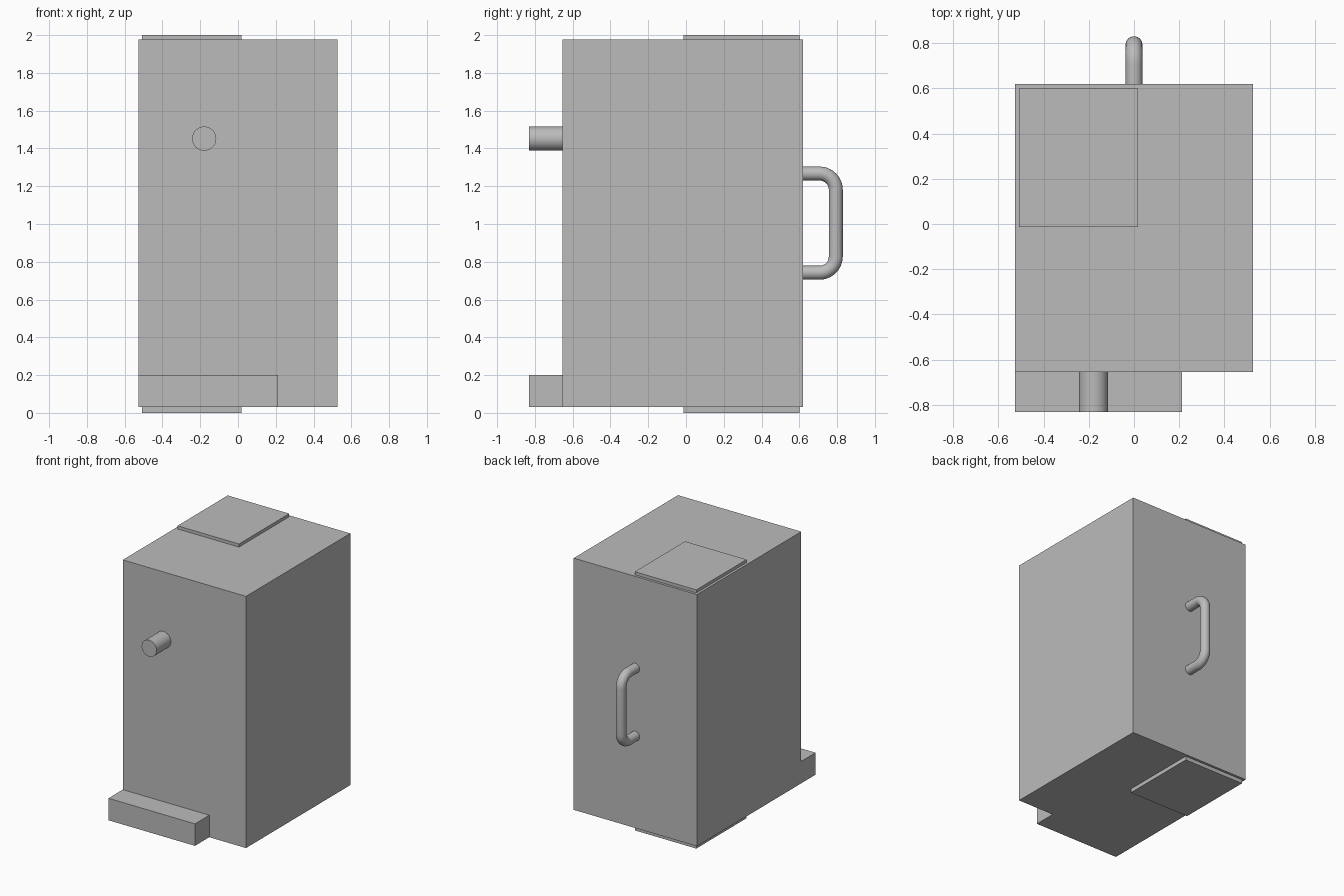
import bpy, bmesh, math

if "Cube" in bpy.data.objects:
    bpy.data.objects.remove(bpy.data.objects["Cube"])

grey = bpy.data.materials.new("light grey")
grey.diffuse_color = (0.5, 0.5, 0.5, 1)
grey.use_nodes = True
grey.node_tree.nodes["Principled BSDF"].inputs["Base Color"].default_value = grey.diffuse_color

X = 0.527                      # half width of the cabinet
FRONT, BACK = -0.655, 0.619
BOTTOM, TOP = 0.03, 1.976
NOSE = -0.83                   # front of step and knob


def make(name, bm, smooth=False):
    bmesh.ops.recalc_face_normals(bm, faces=bm.faces)
    mesh = bpy.data.meshes.new(name)
    bm.to_mesh(mesh)
    bm.free()
    mesh.materials.append(grey)
    obj = bpy.data.objects.new(name, mesh)
    bpy.context.collection.objects.link(obj)
    if smooth:
        bpy.ops.object.select_all(action='DESELECT')
        obj.select_set(True)
        bpy.context.view_layer.objects.active = obj
        bpy.ops.object.shade_smooth_by_angle(angle=math.radians(40))
    return obj


def box(name, x0, x1, y0, y1, z0, z1):
    bm = bmesh.new()
    bmesh.ops.create_cube(bm, size=1)
    for v in bm.verts:
        v.co = (x0 if v.co.x < 0 else x1,
                y0 if v.co.y < 0 else y1,
                z0 if v.co.z < 0 else z1)
    return make(name, bm)


# Cabinet with its front step, as one closed body
SX, SZ = 0.213, 0.2
floor = [(-X, NOSE), (SX, NOSE), (SX, FRONT), (X, FRONT), (X, BACK), (-X, BACK)]
step = [(-X, NOSE), (SX, NOSE), (SX, FRONT), (-X, FRONT)]
roof = [(-X, FRONT), (X, FRONT), (X, BACK), (-X, BACK)]
bm = bmesh.new()
a, b, c, d, e, f = [bm.verts.new((*p, BOTTOM)) for p in floor]
a1, b1, c1, g1 = [bm.verts.new((*p, SZ)) for p in step]
g2, d2, e2, f2 = [bm.verts.new((*p, TOP)) for p in roof]
for loop in ((f, e, d, c, b, a),              # underside
             (a, b, b1, a1), (b, c, c1, b1),  # step front and side
             (a1, b1, c1, g1),                # step tread
             (c, d, d2, g2, g1, c1),          # cabinet front
             (d, e, e2, d2), (e, f, f2, e2),  # right and back
             (f, a, a1, g1, g2, f2),          # left
             (g2, d2, e2, f2)):               # top
    bm.faces.new(loop)
make("cabinet", bm)

# Thin plates on top and underneath
for name, z0, z1 in (("top_plate", TOP, 2.0), ("bottom_plate", 0.0, BOTTOM)):
    box(name, -0.508, 0.018, -0.014, 0.6, z0, z1)


def sweep(bm, path, radius, sides):
    """Round tube along a path of (y, z, tangent angle) in the plane x = 0."""
    rings = []
    for y, z, t in path:
        ring = []
        for i in range(sides):
            q = 2 * math.pi * i / sides
            off = radius * math.sin(q)
            ring.append(bm.verts.new((radius * math.cos(q),
                                      y - off * math.sin(t),
                                      z + off * math.cos(t))))
        rings.append(ring)
    for r, s in zip(rings, rings[1:]):
        for i in range(sides):
            j = (i + 1) % sides
            bm.faces.new((r[i], r[j], s[j], s[i]))
    bm.faces.new(rings[0])
    bm.faces.new(rings[-1])


# Front knob
bm = bmesh.new()
sweep(bm, [(NOSE, 0, 0), (FRONT, 0, 0)], 0.064, 32)
bmesh.ops.translate(bm, verts=bm.verts, vec=(-0.179, 0, 1.452))
make("knob", bm, True)

# Back pull handle with two rounded corners
R, BEND = 0.037, 0.086
Y, LOW, HIGH = 0.83 - R, 0.742, 1.267
path = [(BACK, LOW, 0)]
for i in range(11):
    t = math.pi / 2 * i / 10
    path.append((Y - BEND + BEND * math.sin(t), LOW + BEND - BEND * math.cos(t), t))
for i in range(11):
    t = math.pi / 2 + math.pi / 2 * i / 10
    path.append((Y - BEND + BEND * math.sin(t), HIGH - BEND - BEND * math.cos(t), t))
path.append((BACK, HIGH, math.pi))
bm = bmesh.new()
sweep(bm, path, R, 24)
make("back_handle", bm, True)
